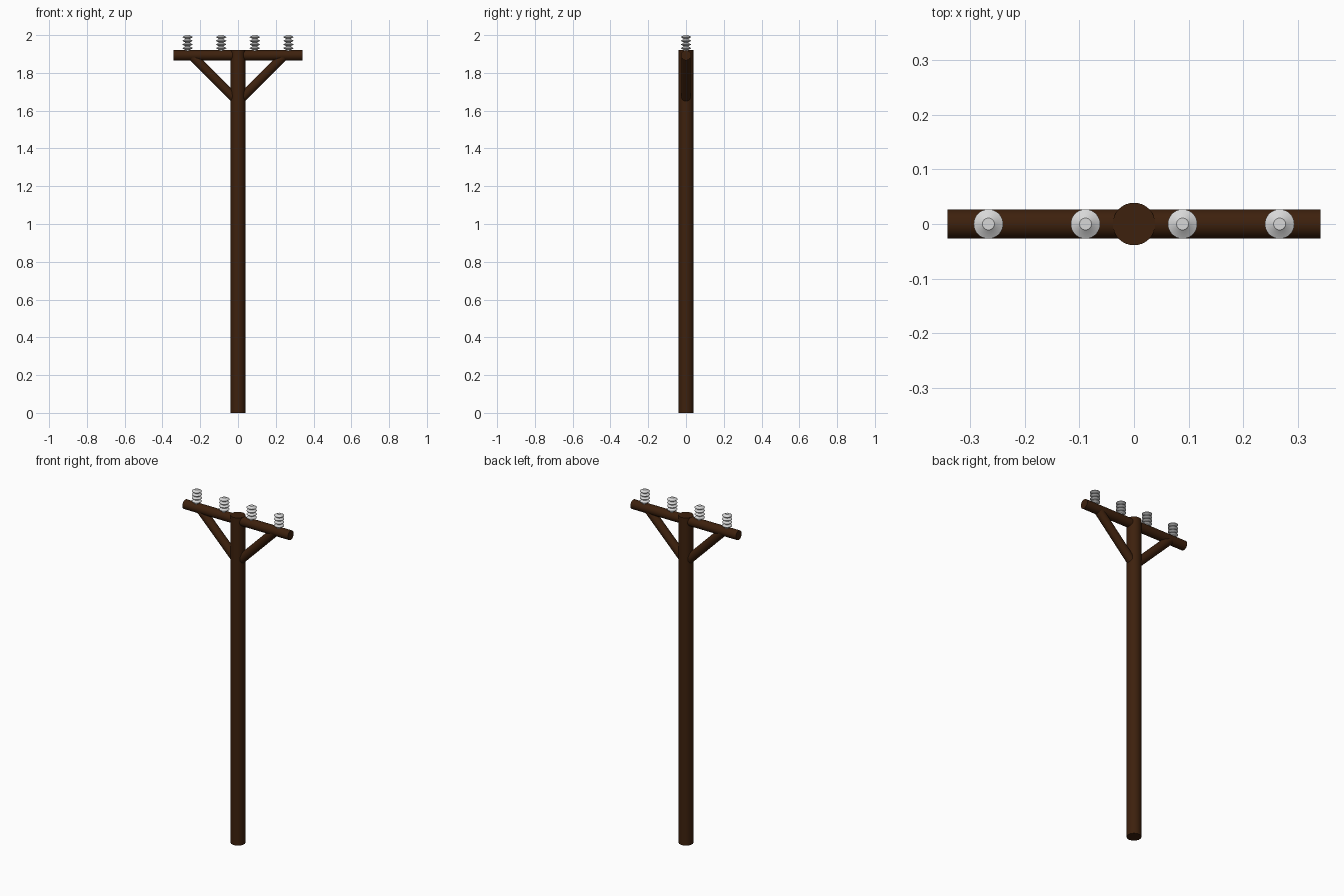
import bpy, bmesh, math
from mathutils import Vector

if "Cube" in bpy.data.objects:
    bpy.data.objects.remove(bpy.data.objects["Cube"])


def material(name, rgb):
    m = bpy.data.materials.new(name)
    m.diffuse_color = (*rgb, 1)
    m.use_nodes = True
    m.node_tree.nodes["Principled BSDF"].inputs["Base Color"].default_value = m.diffuse_color
    return m


wood = material("dark_brown_wood", (0.047, 0.015, 0.004))
ceramic = material("light_grey_ceramic", (0.68, 0.68, 0.68))


def finish(obj, name, mat):
    obj.name = name
    obj.data.materials.append(mat)
    bpy.ops.object.select_all(action='DESELECT')
    obj.select_set(True)
    bpy.context.view_layer.objects.active = obj
    bpy.ops.object.shade_smooth_by_angle(angle=math.radians(35))


def rod(name, a, b, r):
    """Round timber between two points."""
    a, b = Vector(a), Vector(b)
    bpy.ops.mesh.primitive_cylinder_add(vertices=32, radius=r, depth=(b - a).length,
                                        location=(a + b) / 2)
    obj = bpy.context.object
    obj.rotation_euler = (b - a).to_track_quat('Z', 'Y').to_euler()
    finish(obj, name, wood)


def lathe(name, profile, loc, mat, n=32):
    """Revolve (radius, z) points round the z axis and cap both ends."""
    bm = bmesh.new()
    rings = [[bm.verts.new((r * math.cos(2 * math.pi * i / n),
                            r * math.sin(2 * math.pi * i / n), z)) for i in range(n)]
             for r, z in profile]
    for lo, hi in zip(rings, rings[1:]):
        for i in range(n):
            j = (i + 1) % n
            bm.faces.new((lo[i], lo[j], hi[j], hi[i]))
    bm.faces.new(rings[0][::-1])
    bm.faces.new(rings[-1])
    mesh = bpy.data.meshes.new(name)
    bm.to_mesh(mesh)
    bm.free()
    obj = bpy.data.objects.new(name, mesh)
    obj.location = loc
    bpy.context.collection.objects.link(obj)
    finish(obj, name, mat)


# Pole and crossarm
rod("pole", (0, 0, 0), (0, 0, 1.921), 0.039)
rod("crossarm", (-0.342, 0, 1.893), (0.342, 0, 1.893), 0.027)

# Diagonal braces
for side, s in (("left", -1), ("right", 1)):
    rod(side + "_brace", (0, 0, 1.647), (s * 0.24, 0, 1.887), 0.025)

# Ribbed insulators: four thin-edged discs on a narrow core
profile = [(0.012, 1.912)]
for k in range(4):
    z = 1.931 + 0.0195 * k
    profile += [(0.013, z - 0.0085), (0.027, z - 0.001), (0.027, z + 0.001), (0.013, z + 0.0085)]
profile.append((0.011, 2.0))
for i, x in enumerate((-0.267, -0.089, 0.089, 0.267)):
    lathe(f"insulator_{i + 1}", profile, (x, 0, 0), ceramic)
